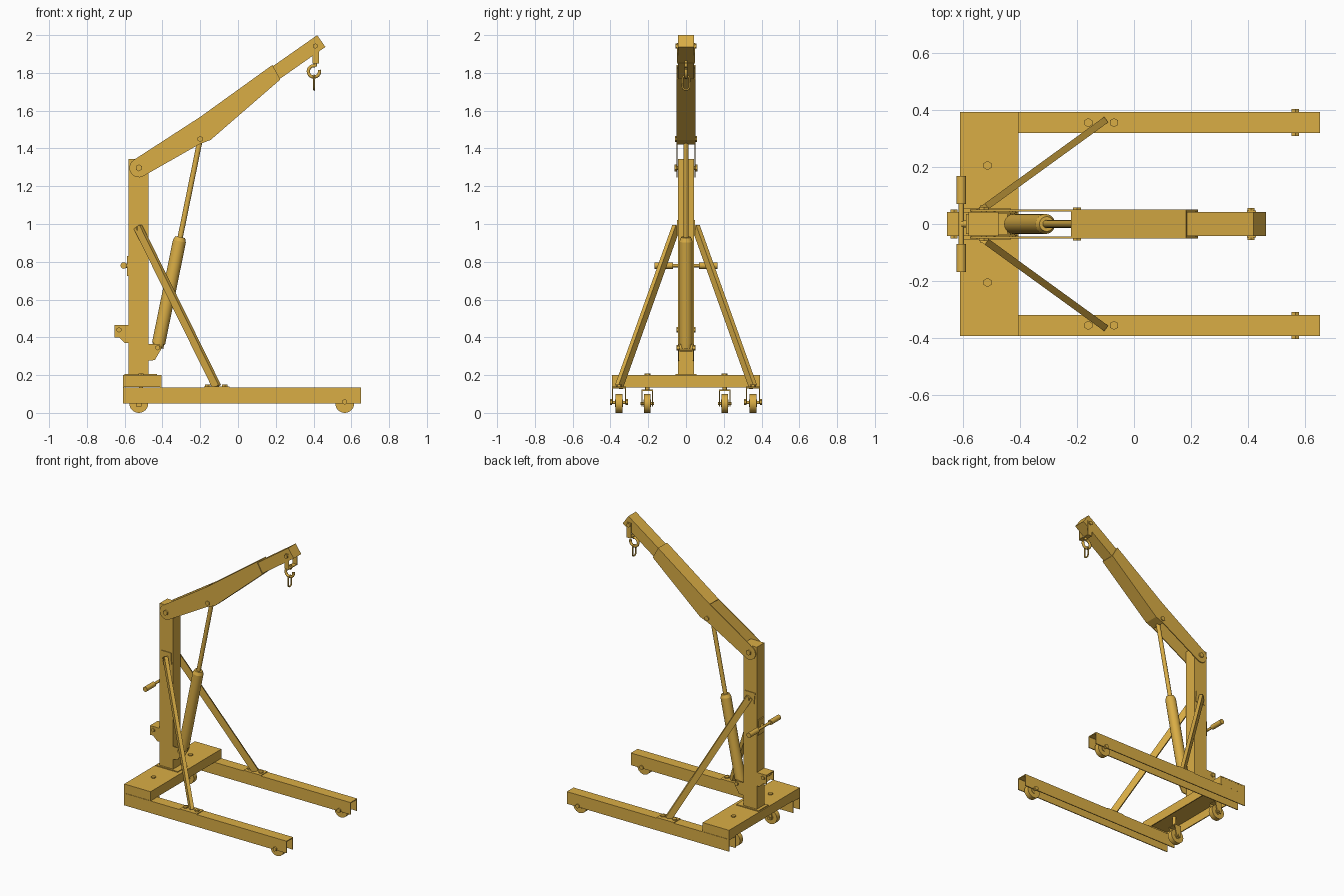
import bpy, bmesh
from math import cos, sin, pi, radians
from mathutils import Vector as V

if "Cube" in bpy.data.objects:
    bpy.data.objects.remove(bpy.data.objects["Cube"])

gold = bpy.data.materials.new("gold_paint")
gold.diffuse_color = (0.7, 0.42, 0.06, 1)
gold.use_nodes = True
gold.node_tree.nodes["Principled BSDF"].inputs["Base Color"].default_value = gold.diffuse_color


def finish(name, bm, smooth=False):
    bmesh.ops.recalc_face_normals(bm, faces=bm.faces)
    me = bpy.data.meshes.new(name)
    bm.to_mesh(me)
    bm.free()
    ob = bpy.data.objects.new(name, me)
    bpy.context.collection.objects.link(ob)
    me.materials.append(gold)
    if smooth:
        bpy.ops.object.select_all(action='DESELECT')
        ob.select_set(True)
        bpy.context.view_layer.objects.active = ob
        bpy.ops.object.shade_smooth_by_angle(angle=radians(40))
    return ob


def extrude(name, pts, vec):
    bm = bmesh.new()
    f = bm.faces.new([bm.verts.new(p) for p in pts])
    g = bmesh.ops.extrude_face_region(bm, geom=[f])["geom"]
    vs = [v for v in g if isinstance(v, bmesh.types.BMVert)]
    bmesh.ops.translate(bm, verts=vs, vec=vec)
    if f.is_valid and len(f.link_loops if hasattr(f, "link_loops") else f.loops) and all(len(e.link_faces) < 2 for e in f.edges):
        bm.faces.new(list(f.verts))
    return finish(name, bm)


def plate(name, xz, y0, y1):
    return extrude(name, [(x, y0, z) for x, z in xz], (0, y1 - y0, 0))


def box(name, x0, x1, y0, y1, z0, z1):
    return plate(name, [(x0, z0), (x1, z0), (x1, z1), (x0, z1)], y0, y1)


def u_profile(a0, a1, z0, z1, t):
    return [(a0, z0), (a0, z1), (a1, z1), (a1, z0), (a1 - t, z0),
            (a1 - t, z1 - t), (a0 + t, z1 - t), (a0 + t, z0)]


def rod(name, p, q, r, n=24, r2=None):
    p, q = V(p), V(q)
    d = q - p
    bm = bmesh.new()
    bmesh.ops.create_cone(bm, cap_ends=True, segments=n, radius1=r,
                          radius2=r if r2 is None else r2, depth=d.length)
    ob = finish(name, bm, n > 8)
    ob.location = (p + q) / 2
    ob.rotation_mode = 'QUATERNION'
    ob.rotation_quaternion = d.to_track_quat('Z', 'Y')
    return ob


def beam(name, p, q, w, h):
    # Rectangular bar whose h side stays as upright as possible
    p, q = V(p), V(q)
    d = (q - p).normalized()
    side = d.cross(V((0, 0, 1))).normalized()
    up = side.cross(d)
    pts = [p + side * a * w / 2 + up * b * h / 2
           for a, b in ((-1, -1), (1, -1), (1, 1), (-1, 1))]
    return extrude(name, pts, q - p)


def cross_pin(name, x, z, half, r=0.014):
    rod(name + "_shaft", (x, -half, z), (x, half, z), r * 0.6, 16)
    for s in (1, -1):
        rod(name + "_nut", (x, s * (half - 0.01), z), (x, s * half, z), r, 6)


def tube(name, pts, r, cyclic=False):
    cu = bpy.data.curves.new(name, 'CURVE')
    cu.dimensions = '3D'
    cu.bevel_depth, cu.bevel_resolution, cu.use_fill_caps = r, 3, True
    sp = cu.splines.new('POLY')
    sp.points.add(len(pts) - 1)
    for p, c in zip(sp.points, pts):
        p.co = (*c, 1)
    sp.use_cyclic_u = cyclic
    cu.materials.append(gold)
    ob = bpy.data.objects.new(name, cu)
    bpy.context.collection.objects.link(ob)


def wheel(name, x, y, w):
    rod(name + "_tyre", (x, y - w / 2, 0.05), (x, y + w / 2, 0.05), 0.05, 32)
    rod(name + "_hub", (x, y - w / 2 - 0.004, 0.05), (x, y + w / 2 + 0.004, 0.05), 0.02, 20)


# Base cross channel with closed ends
extrude("base_channel", [(x, -0.393, z) for x, z in u_profile(-0.61, -0.405, 0.135, 0.2, 0.007)], (0, 0.786, 0))
for s in (1, -1):
    # Leg channel, open below and at its ends
    ya, yb = sorted((s * 0.318, s * 0.393))
    extrude("leg_channel", [(-0.61, y, z) for y, z in u_profile(ya, yb, 0.05, 0.135, 0.006)], (1.262, 0, 0))
    box("base_end", -0.604, -0.411, s * 0.386, s * 0.392, 0.136, 0.195)
    # Front wheel on an axle through the leg
    y = s * 0.355
    wheel("front_wheel", 0.565, y, 0.036)
    rod("front_axle", (0.565, y - 0.043, 0.055), (0.565, y + 0.043, 0.055), 0.008, 16)
    for k in (1, -1):
        rod("axle_nut", (0.565, y + k * 0.036, 0.058), (0.565, y + k * 0.047, 0.058), 0.015, 6)
    # Rear swivel caster
    y = s * 0.205
    wheel("rear_wheel", -0.525, y, 0.034)
    for k in (1, -1):
        plate("caster_fork", [(-0.54, 0.035), (-0.51, 0.035), (-0.49, 0.122), (-0.545, 0.122)],
              y + k * 0.026, y + k * 0.031)
    box("caster_crown", -0.545, -0.49, y - 0.031, y + 0.031, 0.117, 0.123)
    rod("caster_axle", (-0.525, y - 0.036, 0.05), (-0.525, y + 0.036, 0.05), 0.008, 16)
    rod("caster_stem", (-0.513, y, 0.12), (-0.513, y, 0.2), 0.011, 16)
    rod("caster_bolt", (-0.513, y, 0.198), (-0.513, y, 0.208), 0.016, 6)
    # Brace with its foot plate and post plate
    y = s * 0.355
    box("brace_foot", -0.18, -0.045, ya, yb, 0.135, 0.14)
    for x in (-0.16, -0.07):
        rod("foot_bolt", (x, y, 0.138), (x, y, 0.149), 0.016, 6)
    beam("brace", (-0.53, s * 0.052, 0.985), (-0.112, y, 0.138), 0.024, 0.042)
    plate("brace_post_plate", [(-0.57, 1.02), (-0.49, 1.02), (-0.485, 0.94), (-0.56, 0.94)],
          s * 0.041, s * 0.047)
    rod("brace_bolt", (-0.525, s * 0.04, 0.975), (-0.525, s * 0.066, 0.975), 0.014, 6)

# Post
box("post", -0.58, -0.475, -0.042, 0.042, 0.195, 1.345)
box("post_flange", -0.602, -0.43, -0.055, 0.055, 0.2, 0.206)

# Ram bracket and rear storage bracket
for s in (1, -1):
    plate("ram_bracket", [(-0.478, 0.365), (-0.415, 0.365), (-0.408, 0.335), (-0.44, 0.28), (-0.478, 0.275)],
          s * 0.036, s * 0.042)
    plate("rear_bracket_side", [(-0.655, 0.465), (-0.578, 0.465), (-0.578, 0.37), (-0.6, 0.37),
                                (-0.63, 0.4), (-0.655, 0.4)], s * 0.036, s * 0.042)
box("rear_bracket_top", -0.655, -0.578, -0.042, 0.042, 0.459, 0.465)
cross_pin("rear_bracket_pin", -0.63, 0.44, 0.05)
cross_pin("ram_lower_pin", -0.425, 0.345, 0.05)

# Push handle
box("handle_mount", -0.588, -0.578, -0.035, 0.035, 0.725, 0.83)
rod("handle_arm", (-0.605, 0, 0.78), (-0.575, 0, 0.78), 0.012, 16)
rod("handle_bar", (-0.605, -0.165, 0.78), (-0.605, 0.165, 0.78), 0.009, 16)
for s in (1, -1):
    rod("handle_grip", (-0.605, s * 0.07, 0.78), (-0.605, s * 0.168, 0.78), 0.017)

# Hydraulic ram
foot, head = V((-0.425, 0, 0.345)), V((-0.2, 0, 1.45))
at = lambda t: foot.lerp(head, t)
rod("ram_eye", (-0.425, -0.034, 0.345), (-0.425, 0.034, 0.345), 0.02)
rod("ram_base", at(0), at(0.04), 0.03)
rod("ram_cylinder", at(0.02), at(0.51), 0.035)
rod("ram_collar", at(0.51), at(0.53), 0.035, 24, 0.026)
rod("ram_rod", at(0.5), at(1), 0.014)
rod("ram_head", (-0.2, -0.03, 1.45), (-0.2, 0.03, 1.45), 0.02)
cross_pin("ram_upper_pin", -0.2, 1.45, 0.058, 0.016)

# Boom: two shaped cheeks, closed above and below ahead of the ram
px, pz = -0.525, 1.297
arc = [(px + 0.05 * cos(radians(a)), pz + 0.05 * sin(radians(a))) for a in range(124, 300, 17)]
cheek = arc + [(-0.205, 1.422), (-0.145, 1.445), (0.224, 1.765), (0.182, 1.842), (-0.2, 1.567)]
for s in (1, -1):
    plate("boom_cheek", cheek, s * 0.044, s * 0.05)
plate("boom_top", [(-0.22, 1.554), (-0.2, 1.567), (0.182, 1.842), (0.185, 1.836), (-0.198, 1.56), (-0.217, 1.548)],
      -0.045, 0.045)
plate("boom_bottom", [(-0.205, 1.422), (-0.145, 1.445), (0.224, 1.765), (0.221, 1.771), (-0.148, 1.452), (-0.207, 1.429)],
      -0.045, 0.045)
cross_pin("boom_pivot", px, pz, 0.06, 0.018)

# Telescoping extension
tip, ax = V((0.441, 0, 1.9685)), V((cos(radians(35)), 0, sin(radians(35))))
beam("boom_extension", tip - ax * 0.6, tip, 0.083, 0.076)

# Hook hanger, hook and chain link
cross_pin("hook_pin", 0.41, 1.942, 0.056)
for s in (1, -1):
    box("hanger_strap", 0.395, 0.428, s * 0.042, s * 0.047, 1.855, 1.957)
box("hanger_bottom", 0.395, 0.428, -0.047, 0.047, 1.85, 1.856)
rod("hook_shank", (0.41, 0, 1.835), (0.41, 0, 1.865), 0.009, 16)
tube("hook", [(0.402 + 0.03 * cos(radians(a)), 0, 1.808 + 0.03 * sin(radians(a))) for a in range(75, 381, 15)], 0.009)
tube("chain_link", [(0.403, 0.018 * cos(a * pi / 12), 1.748 + 0.02 * (1 if a < 12 else -1) + 0.018 * sin(a * pi / 12))
                    for a in range(24)], 0.005, True)
